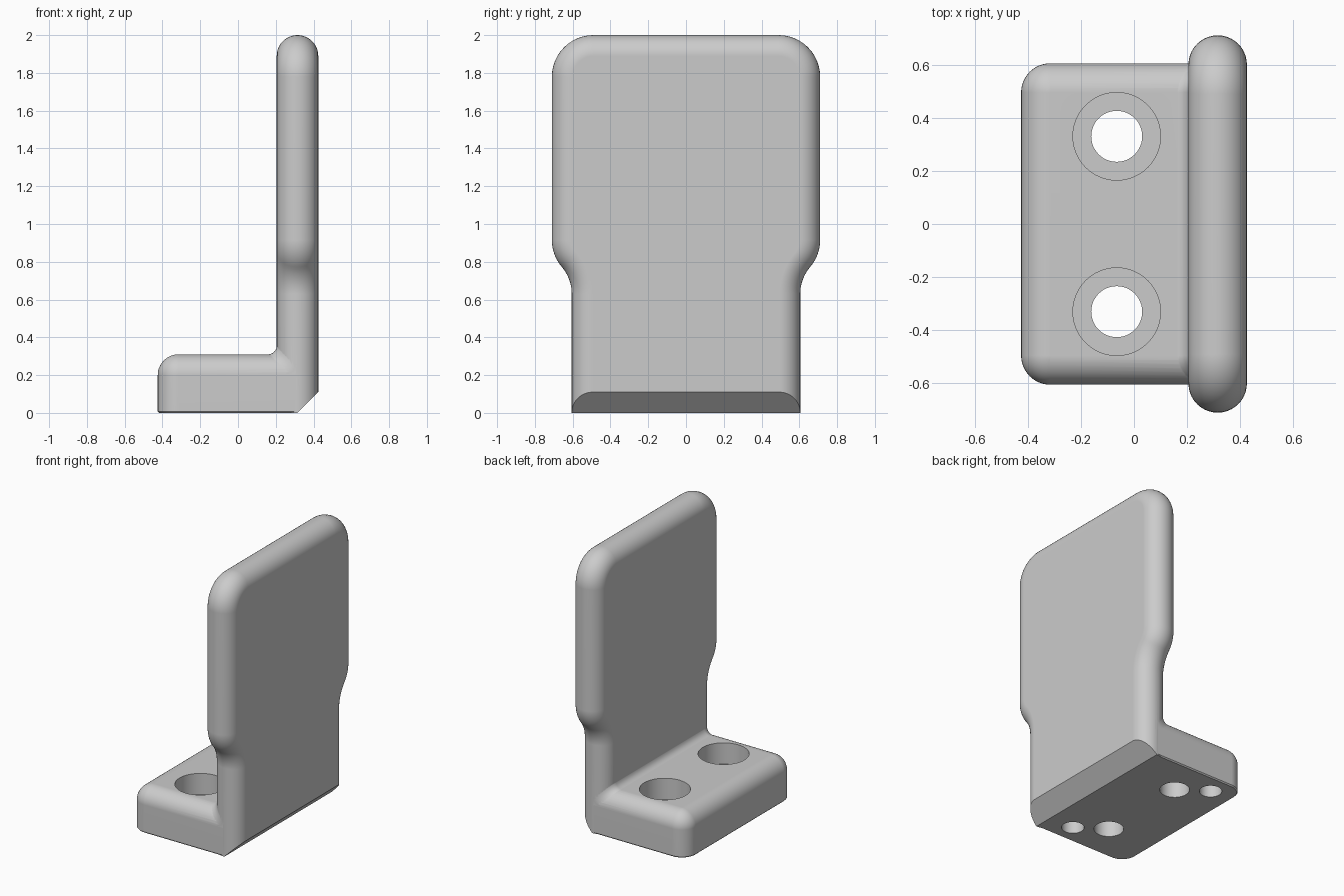
import bpy, bmesh
from math import sin, cos, acos, pi, radians
from mathutils import Vector

if "Cube" in bpy.data.objects:
    bpy.data.objects.remove(bpy.data.objects["Cube"])

R = 0.11                       # edge rounding, half the plate thickness
PX = 0.315                     # plate mid-plane
W, WT, TOP = 0.605, 0.71, 0.31  # base half width, plate half width, base height

grey = bpy.data.materials.new("grey")
grey.diffuse_color = (0.6, 0.6, 0.6, 1)
grey.use_nodes = True
grey.node_tree.nodes["Principled BSDF"].inputs["Base Color"].default_value = grey.diffuse_color


def make_object(name, bm):
    bmesh.ops.remove_doubles(bm, verts=bm.verts, dist=1e-5)
    bmesh.ops.recalc_face_normals(bm, faces=bm.faces)
    mesh = bpy.data.meshes.new(name)
    bm.to_mesh(mesh)
    bm.free()
    obj = bpy.data.objects.new(name, mesh)
    mesh.materials.append(grey)
    bpy.context.collection.objects.link(obj)
    return obj


def arc(cu, cv, r, a0, a1, n=12, flip=1):
    """Arc as (u, v, normal u, normal v); flip=-1 for concave arcs."""
    angles = [a0 + (a1 - a0) * i / n for i in range(n + 1)]
    return [(cu + r * cos(a), cv + r * sin(a), flip * cos(a), flip * sin(a)) for a in angles]


def loft(loops):
    """Closed skin over matching loops of points."""
    bm = bmesh.new()
    rows = [[bm.verts.new(p) for p in loop] for loop in loops]
    n = len(rows[0])
    for a, b in zip(rows, rows[1:]):
        for i in range(n):
            j = (i + 1) % n
            bm.faces.new((a[i], a[j], b[j], b[i]))
    bm.faces.new(rows[0])
    bm.faces.new(rows[-1])
    return bm


def rounded_slab(outline, layers, place):
    """Stack inset copies of an outline; layers are (inset, height)."""
    return loft([[place(u - nu * d, v - nv * d, h) for u, v, nu, nv in outline]
                 for d, h in layers])


# upright plate: outline with narrowed foot and rounded top, full-round edge
r = 0.22
a = acos((W + 2 * r - WT) / (2 * r))
z0 = 0.63
z1 = z0 + 2 * r * sin(a)
half = [(W, 0, 1, 0)]
half += arc(W + r, z0, r, pi, pi - a, 10, -1)
half += arc(WT - r, z1, r, -a, 0, 10)[1:]
half += arc(WT - r, 2 - r, r, 0, pi / 2)
outline = half + [(-u, v, -nu, nv) for u, v, nu, nv in reversed(half)]
steps = [-pi / 2 + pi * i / 20 for i in range(21)]
bm = rounded_slab(outline, [(R * (1 - cos(t)), R * sin(t)) for t in steps],
                  lambda u, v, h: (PX + h, u, v))
# sloped cut along the lower outer edge
cut = bmesh.ops.bisect_plane(bm, geom=bm.verts[:] + bm.edges[:] + bm.faces[:], dist=1e-5,
                             plane_co=(PX, 0, 0), plane_no=(1, 0, -1), clear_outer=True)
bmesh.ops.holes_fill(bm, edges=[e for e in bm.edges if e.is_boundary])
plate = make_object("bracket", bm)

# base block with rounded outer corners and top edges
half = [(PX - 0.01, W, 0, 1)] + arc(-0.425 + R, W - R, R, pi / 2, pi)
outline = half + [(u, -v, nu, -nv) for u, v, nu, nv in reversed(half)]
layers = [(0.008, 0), (0, 0.008)]
layers += [(R * (1 - cos(t)), TOP - R + R * sin(t)) for t in steps[10:]]
base = make_object("base", rounded_slab(outline, layers, lambda u, v, h: (u, v, h)))

# fillet following the inner corner between base and plate
f = 0.05
sections = []
path = [radians(-85 + 8.5 * i) for i in range(11)]
for t, side in [(t, -1) for t in path] + [(-t, 1) for t in reversed(path)]:
    y = side * (W - R) + R * sin(t)
    x, z = PX - R * cos(t) + 0.001, TOP - R + R * cos(t) - 0.001
    prof = [(x - f + f * sin(k * pi / 12), z + f - f * cos(k * pi / 12)) for k in range(7)]
    prof += [(x + 0.02, z + f), (x + 0.02, z - 0.02), (x - f, z - 0.02)]
    sections.append([(px, y, pz) for px, pz in prof])
fillet = make_object("fillet", loft(sections))


def cylinder(name, x, y, radius, z0, z1):
    bm = bmesh.new()
    bmesh.ops.create_cone(bm, cap_ends=True, segments=48, radius1=radius, radius2=radius,
                          depth=z1 - z0)
    bmesh.ops.translate(bm, verts=bm.verts, vec=Vector((x, y, (z0 + z1) / 2)))
    return make_object(name, bm)


def combine(target, other, operation):
    bpy.context.view_layer.objects.active = target
    mod = target.modifiers.new("combine", 'BOOLEAN')
    mod.operation, mod.object, mod.solver = operation, other, 'EXACT'
    bpy.ops.object.modifier_apply(modifier=mod.name)
    bpy.data.objects.remove(other)


# counterbored screw holes and blind pin holes underneath
for s in (-1, 1):
    combine(base, cylinder("counterbore", -0.065, s * 0.33, 0.165, 0.16, 0.5), 'DIFFERENCE')
    combine(base, cylinder("screw_hole", -0.065, s * 0.33, 0.096, -0.1, 0.4), 'DIFFERENCE')
for x, y in ((-0.255, 0.465), (0.125, -0.465)):
    combine(base, cylinder("pin_hole", x, y, 0.073, -0.1, 0.15), 'DIFFERENCE')

combine(plate, base, 'UNION')
combine(plate, fillet, 'UNION')

# smooth shading with crisp flats
bpy.ops.object.select_all(action='DESELECT')
plate.select_set(True)
bpy.context.view_layer.objects.active = plate
bpy.ops.object.shade_smooth_by_angle(angle=radians(30))
weighted = plate.modifiers.new("flat_normals", 'WEIGHTED_NORMAL')
weighted.keep_sharp = True
